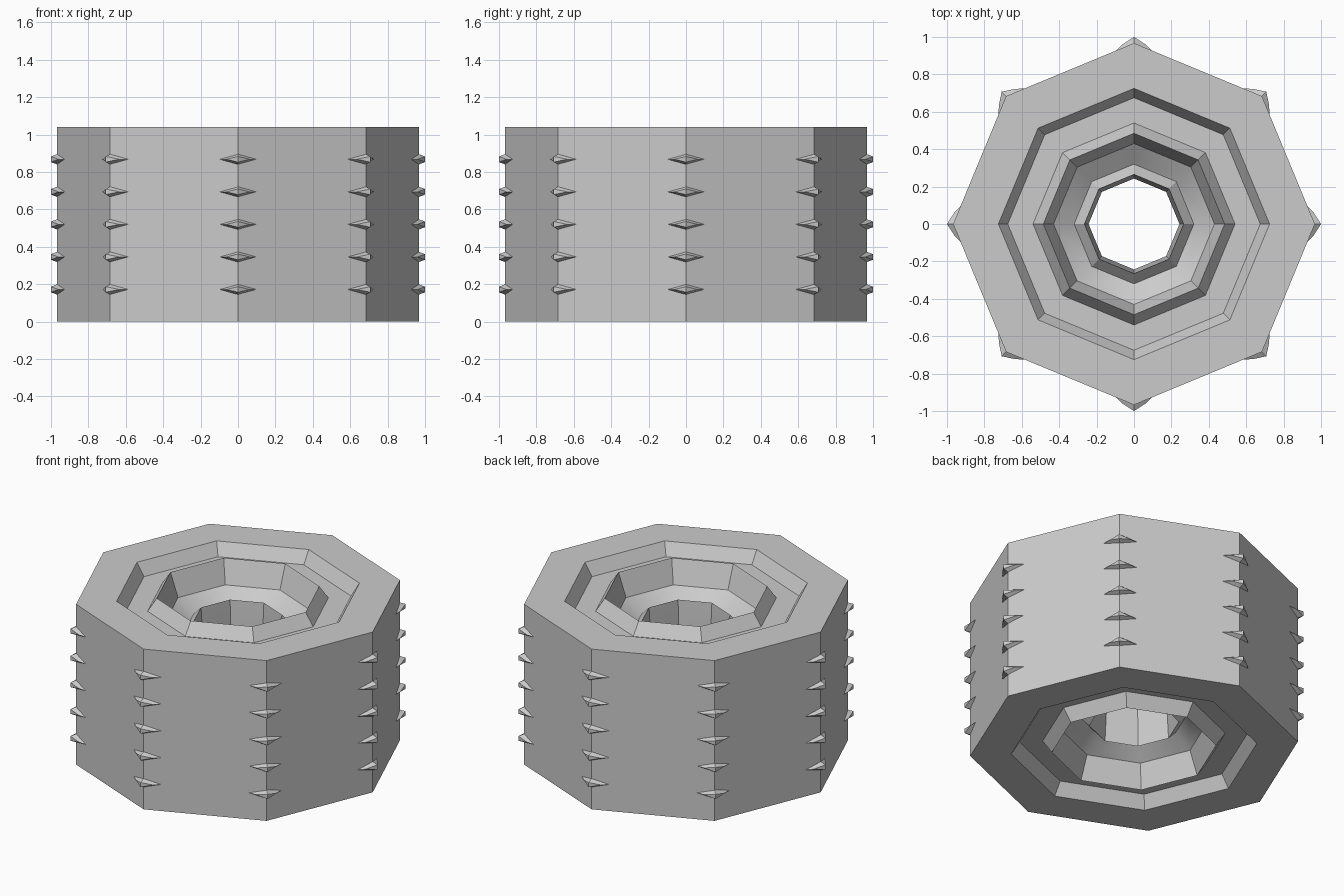
import bpy
import bmesh
from math import cos, sin, pi, radians
from mathutils import Matrix, Vector

SIDES = 8
HEIGHT = 1.04
MID = HEIGHT / 2
RADIUS = 0.967

cube = bpy.data.objects.get("Cube")
if cube:
    bpy.data.objects.remove(cube, do_unlink=True)


def finish(name, bm):
    """Turn a bmesh into a linked object with sharp edges kept."""
    bmesh.ops.recalc_face_normals(bm, faces=bm.faces)
    mesh = bpy.data.meshes.new(name)
    bm.to_mesh(mesh)
    bm.free()
    obj = bpy.data.objects.new(name, mesh)
    bpy.context.collection.objects.link(obj)
    bpy.ops.object.select_all(action='DESELECT')
    obj.select_set(True)
    bpy.context.view_layer.objects.active = obj
    bpy.ops.object.shade_smooth_by_angle(angle=radians(30))
    return obj


def bridge(bm, a, b):
    """Join two closed loops of equal length with quads."""
    n = len(a)
    for i in range(n):
        j = (i + 1) % n
        bm.faces.new((a[i], a[j], b[j], b[i]))


# Wheel body: (radius, depth below the rim) from tread to bore, mirrored in z
half = [(RADIUS, 0), (0.725, 0), (0.675, 0.08), (0.54, 0.08), (0.485, 0),
        (0.43, 0.15), (0.32, 0.23), (0.265, 0.17)]
profile = [(r, HEIGHT - d) for r, d in half]
profile.append((0.243, MID))
profile += [(r, d) for r, d in reversed(half)]

bm = bmesh.new()
rings = []
for r, z in profile:
    angles = [2 * pi * i / SIDES for i in range(SIDES)]
    rings.append([bm.verts.new((r * cos(a), r * sin(a), z)) for a in angles])
for k, ring in enumerate(rings):
    bridge(bm, ring, rings[(k + 1) % len(rings)])
finish("wheel_body", bm)


# Tread studs: tapered diamonds folded over each corner of the body
def add_stud(bm, matrix):
    def diamond(r_side, r_mid, width, height):
        points = [(r_side, -width, 0), (r_mid, 0, -height),
                  (r_side, width, 0), (r_mid, 0, height)]
        return [bm.verts.new(matrix @ Vector(p)) for p in points]

    base = diamond(0.924, 0.96, 0.1, 0.03)
    tip = diamond(0.96, 1.0, 0.062, 0.015)
    bridge(bm, base, tip)
    left, low, right, top = tip
    bm.faces.new((left, low, top))
    bm.faces.new((low, right, top))
    left, low, right, top = base
    bm.faces.new((left, top, low))
    bm.faces.new((low, top, right))


bm = bmesh.new()
for row in range(-2, 3):
    lift = Matrix.Translation((0, 0, MID + row * 0.174))
    for i in range(SIDES):
        add_stud(bm, lift @ Matrix.Rotation(2 * pi * i / SIDES, 4, 'Z'))
finish("tread_studs", bm)
